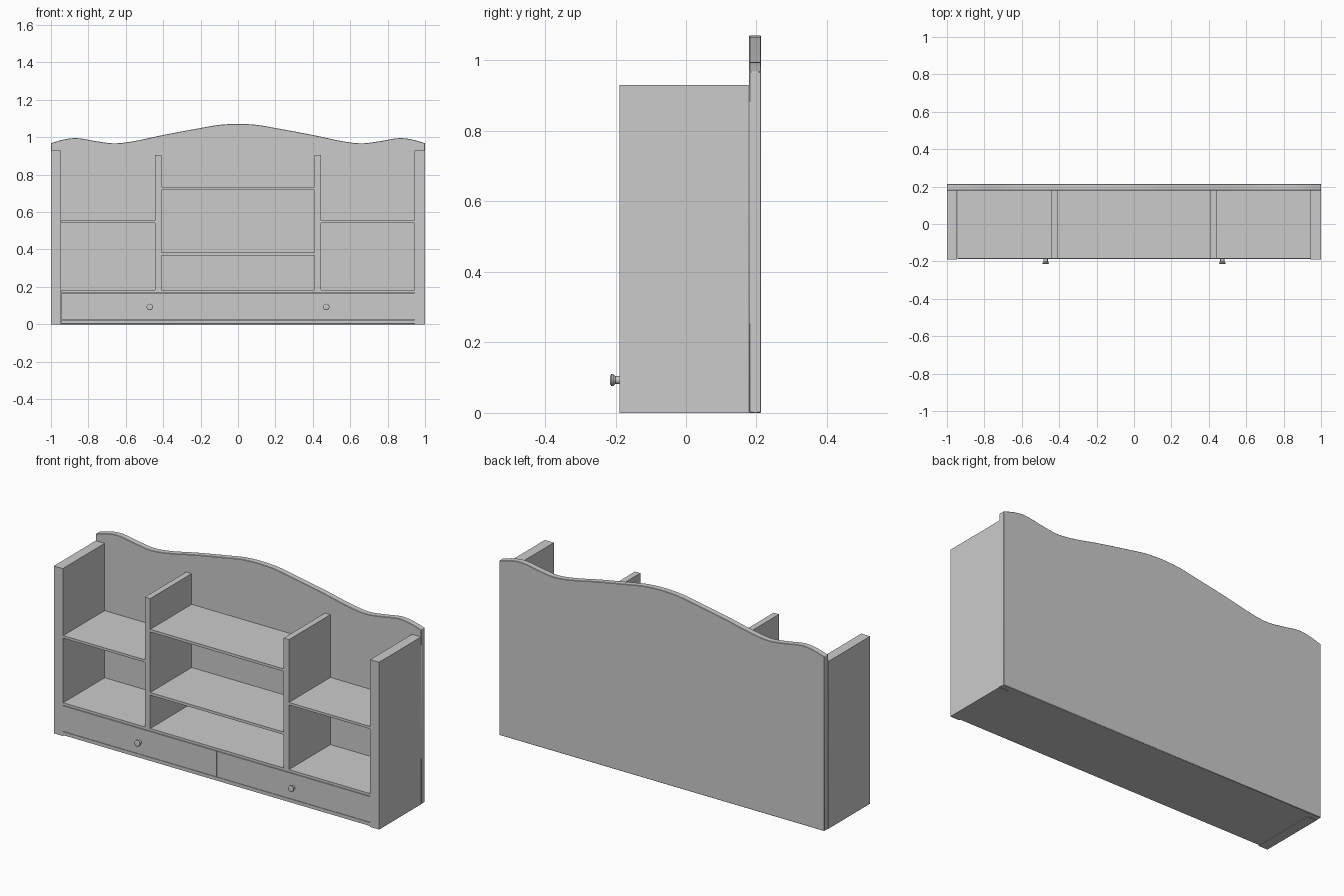
import bpy, bmesh, math
from mathutils import Matrix

if "Cube" in bpy.data.objects:
    bpy.data.objects.remove(bpy.data.objects["Cube"])


def finish(name, bm, smooth=False):
    bmesh.ops.recalc_face_normals(bm, faces=bm.faces)
    me = bpy.data.meshes.new(name)
    bm.to_mesh(me)
    bm.free()
    ob = bpy.data.objects.new(name, me)
    bpy.context.collection.objects.link(ob)
    if smooth:
        bpy.ops.object.select_all(action='DESELECT')
        ob.select_set(True)
        bpy.context.view_layer.objects.active = ob
        bpy.ops.object.shade_smooth_by_angle(angle=math.radians(30))
    return ob


def add_box(bm, x, y, z):
    m = Matrix.Translation([(a + b) / 2 for a, b in (x, y, z)])
    m = m @ Matrix.Diagonal([b - a for a, b in (x, y, z)] + [1])
    bmesh.ops.create_cube(bm, size=1, matrix=m)


def board(name, *boxes):
    bm = bmesh.new()
    for b in boxes:
        add_box(bm, *b)
    return finish(name, bm)


FRONT, INNER, BACK, REAR = -0.189, -0.185, 0.179, 0.213
DEPTH = (INNER, BACK)

# Back board with a wavy top edge
half = [(0, 1.071), (0.1, 1.066), (0.2, 1.049), (0.4, 1.012), (0.55, 0.98),
        (0.66, 0.967), (0.76, 0.979), (0.86, 0.995), (0.93, 0.988), (1, 0.968)]
pts = [(-x, z) for x, z in reversed(half[1:])] + half


def slope(i):
    a, b = pts[max(i - 1, 0)], pts[min(i + 1, len(pts) - 1)]
    return (b[1] - a[1]) / (b[0] - a[0])


outline = [(-1, 0)]
for i in range(len(pts) - 1):
    (x0, z0), (x1, z1) = pts[i], pts[i + 1]
    h = x1 - x0
    for k in range(4):
        t = k / 4
        z = ((2*t**3 - 3*t*t + 1) * z0 + (t**3 - 2*t*t + t) * h * slope(i)
             + (3*t*t - 2*t**3) * z1 + (t**3 - t*t) * h * slope(i + 1))
        outline.append((x0 + h * t, z))
outline += [pts[-1], (1, 0)]
bm = bmesh.new()
face = bm.faces.new([bm.verts.new((x, BACK, z)) for x, z in outline])
ext = bmesh.ops.extrude_face_region(bm, geom=[face], use_keep_orig=True)
bmesh.ops.translate(bm, vec=(0, REAR - BACK, 0),
                    verts=[v for v in ext['geom'] if isinstance(v, bmesh.types.BMVert)])
back = finish("back_board", bm, True)
bev = back.modifiers.new("edge_softening", 'BEVEL')
bev.width, bev.segments = 0.002, 1

# Full-width floor, deck above the drawers, and central shelves
board("floor_board", ((-0.945, 0.945), DEPTH, (0.003, 0.022)))
board("drawer_deck", ((-0.945, 0.945), DEPTH, (0.169, 0.183)))
board("centre_shelf_lower", ((-0.41, 0.41), DEPTH, (0.368, 0.383)))
board("centre_shelf_upper", ((-0.41, 0.41), DEPTH, (0.719, 0.734)))

for side, s in (("left", -1), ("right", 1)):
    def mx(a, b):
        return tuple(sorted((s * a, s * b)))

    # End panel, divider and side shelf
    board(side + "_end_panel", (mx(0.945, 1), (FRONT, BACK), (0, 0.93)))
    board(side + "_divider", (mx(0.41, 0.443), DEPTH, (0.183, 0.905)))
    board(side + "_side_shelf", (mx(0.443, 0.945), DEPTH, (0.542, 0.556)))

    # Drawer: front plus an open tray
    board(side + "_drawer",
          (mx(0.001, 0.944), (-0.187, -0.167), (0.025, 0.167)),
          (mx(0.01, 0.022), (-0.167, 0.16), (0.025, 0.15)),
          (mx(0.923, 0.935), (-0.167, 0.16), (0.025, 0.15)),
          (mx(0.022, 0.923), (0.148, 0.16), (0.025, 0.15)),
          (mx(0.022, 0.923), (-0.167, 0.148), (0.025, 0.035)))

    # Turned knob
    bm = bmesh.new()
    prof = [(0, -0.215), (0.012, -0.215), (0.017, -0.212), (0.017, -0.207),
            (0.011, -0.2), (0.011, -0.186), (0, -0.186)]
    vs = [bm.verts.new((r, y, 0)) for r, y in prof]
    es = [bm.edges.new(p) for p in zip(vs, vs[1:])]
    bmesh.ops.spin(bm, geom=vs + es, cent=(0, 0, 0), axis=(0, 1, 0),
                   angle=2 * math.pi, steps=20)
    bmesh.ops.remove_doubles(bm, verts=bm.verts, dist=1e-5)
    bmesh.ops.translate(bm, vec=(s * 0.472, 0, 0.093), verts=bm.verts)
    finish(side + "_knob", bm, True)
